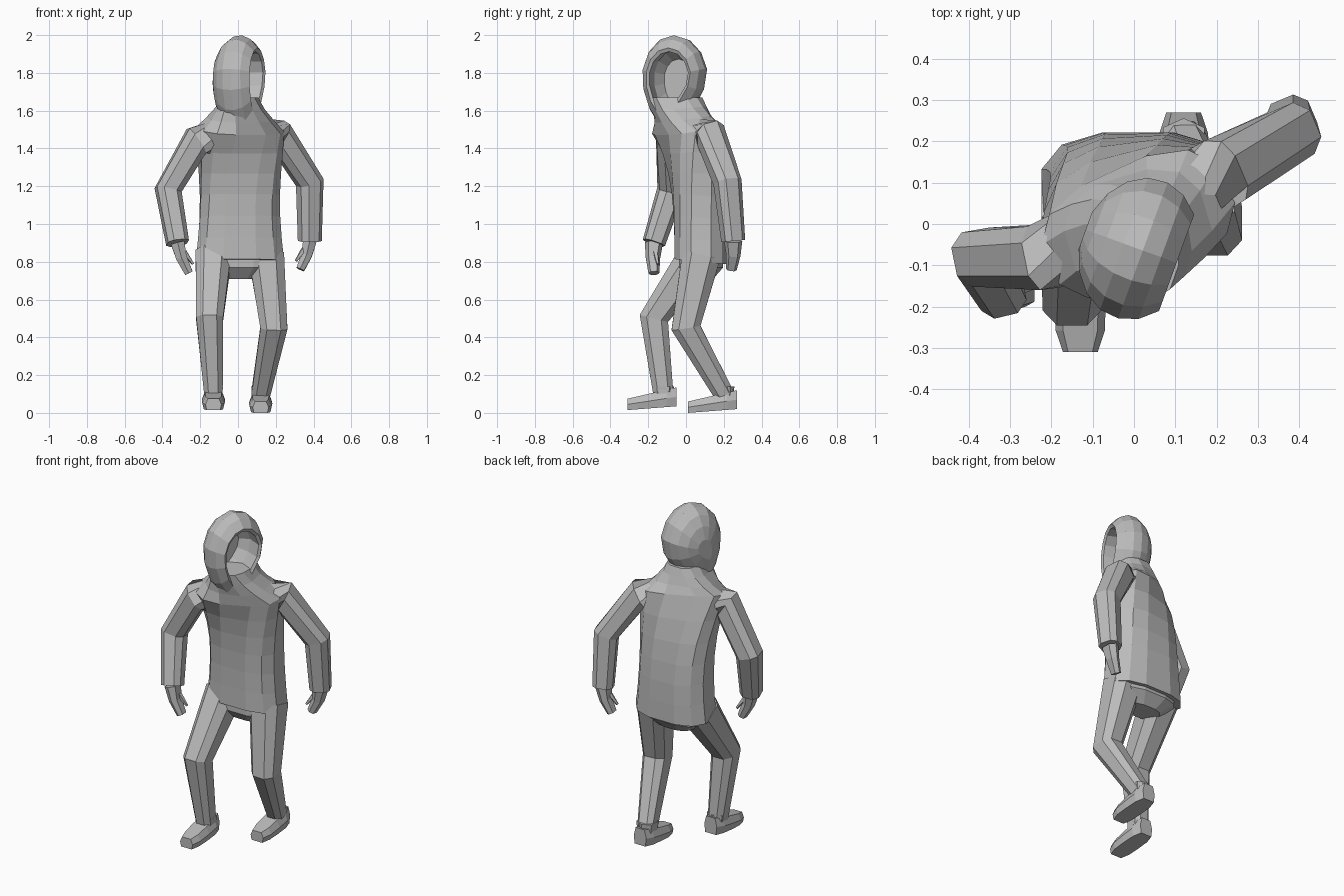
import bpy, bmesh
from math import sin, cos, pi, radians, copysign
from mathutils import Vector

cube = bpy.data.objects.get("Cube")
if cube:
    bpy.data.objects.remove(cube, do_unlink=True)

grey = bpy.data.materials.new("plain grey")
grey.use_nodes = True
tone = (.5, .5, .5, 1)
grey.diffuse_color = tone
grey.node_tree.nodes["Principled BSDF"].inputs["Base Color"].default_value = tone


def mix(start, end, factor):
    return start + (end - start) * factor


def loft(name, rings):
    """Skin a list of point rings into one closed, flat-shaded object."""
    bm = bmesh.new()
    rows = [[bm.verts.new(point) for point in ring] for ring in rings]
    count = len(rows[0])
    for lower, upper in zip(rows, rows[1:]):
        for i in range(count):
            j = (i + 1) % count
            bm.faces.new((lower[i], lower[j], upper[j], upper[i]))
    bm.faces.new(rows[0])
    bm.faces.new(rows[-1])
    bmesh.ops.recalc_face_normals(bm, faces=bm.faces)
    mesh = bpy.data.meshes.new(name)
    bm.to_mesh(mesh)
    bm.free()
    mesh.materials.append(grey)
    bpy.context.collection.objects.link(bpy.data.objects.new(name, mesh))


def rounded_ring(centre, across, along, half_width, half_depth, sides):
    """Rounded-box ring spanned by two directions."""
    points = []
    for i in range(sides):
        angle = 2 * pi * (i + .5) / sides
        c, s = cos(angle), sin(angle)
        points.append(centre
                      + across * copysign(abs(c) ** .75, c) * half_width
                      + along * copysign(abs(s) ** .75, s) * half_depth)
    return points


def limb(name, joints, start, end, depth=1, sides=8, yaw=0):
    """Evenly tapering tube with mitred joints."""
    rings = []
    last = len(joints) - 1
    aim = Vector((cos(yaw), sin(yaw), 0))
    for i, joint in enumerate(joints):
        before = (joint - joints[max(i - 1, 0)]).normalized()
        after = (joints[min(i + 1, last)] - joint).normalized()
        axis = (before + after).normalized()
        across = (aim - axis * aim.dot(axis)).normalized()
        radius = mix(start, end, i / last)
        rings.append(rounded_ring(joint, across, axis.cross(across),
                                  radius, radius * depth, sides))
    loft(name, rings)


def body_ring(height, back, half_width, half_depth, yaw, tilt):
    across = Vector((cos(yaw), sin(yaw), 0))
    along = Vector((-sin(yaw), cos(yaw), tilt))
    centre = Vector((.01, back, height))
    return rounded_ring(centre, across, along, half_width, half_depth, sides=12)


# Jacket: twists and hunches forward towards the shoulders, then narrows to the neck
twist = radians(25)
jacket = []
for step in range(7):
    f = step / 6
    lean = f ** 3
    jacket.append(body_ring(mix(.8, 1.5, f), .08 * (1 - lean),
                            .24 - .025 * sin(pi * f), .145,
                            twist * lean, .3 * lean - .1))
for step in range(1, 4):
    f = step / 3
    jacket.append(body_ring(mix(1.5, 1.67, f), -.05 * f,
                            mix(.1, .24, (1 - f) ** 1.5), .14,
                            twist * (1 - f), .2 * (1 - f)))
loft("jacket_body", jacket)

# Hood: an open egg turned to one side, its rim folding back into a hollow
yaw = radians(-20)
facing = Vector((cos(yaw), sin(yaw), 0))
sideways = Vector((-sin(yaw), cos(yaw), 0))
shell = [(-.14 * cos(radians(a)), sin(radians(a))) for a in range(15, 136, 20)]
hollow = [(.09, .62), (0, .65), (-.06, .45)]
hood = []
for forward, size in shell + hollow:
    ring = []
    for i in range(14):
        angle = 2 * pi * i / 14
        rise = cos(angle)
        chin = min(rise, 0)
        width = .18 * size * sin(angle) * (1 + .3 * chin)
        ring.append(Vector((.01, -.06, 1.77)) + facing * forward
                    + sideways * (width + .03 * chin)
                    + Vector((0, 0, size * rise * (.27 if chin else .23))))
    hood.append(ring)
loft("hood", hood)


def arm(side, shoulder, elbow, wrist, fingertip, yaw):
    """Sleeve, mitten-like hand and thumb."""
    shoulder, elbow, wrist, fingertip = map(
        Vector, (shoulder, elbow, wrist, fingertip))
    root = Vector((0, 0, 1.47)).lerp(shoulder, .5)
    limb(side + "_sleeve", [root, shoulder, elbow, wrist], .095, .06, yaw=yaw)

    inward = Vector((-wrist.x, -wrist.y, 0)).normalized()
    knuckle = wrist.lerp(fingertip, .5) - inward * .01
    limb(side + "_hand", [wrist, knuckle, fingertip], .04, .024,
         depth=1.2, sides=6)
    limb(side + "_thumb",
         [wrist.lerp(fingertip, .3) + inward * .02,
          wrist.lerp(fingertip, .7) + inward * .045], .015, .007, sides=5)


arm("left", (.22, .13, 1.47), (.38, .22, 1.22), (.38, .25, .91),
    (.33, .24, .76), yaw=.4)
arm("right", (-.22, -.08, 1.44), (-.37, -.08, 1.18), (-.32, -.17, .9),
    (-.26, -.17, .74), yaw=.2)

# Trouser seat
loft("trouser_seat", [body_ring(height, .08, width, width * .6, 0, 0)
                      for height, width in [(.88, .2), (.77, .2), (.71, .11)]])


def leg(side, hip, knee, ankle, sole):
    """Bent trouser leg, ankle cuff and blocky boot."""
    hip, knee, ankle = map(Vector, (hip, knee, ankle))
    limb(side + "_leg", [hip, knee, ankle], .1, .052, depth=1.08)
    lift = Vector((0, 0, .04))
    limb(side + "_cuff", [ankle - lift, ankle + lift], .05, .056, sides=6)

    rings = []
    for u in (-1, -.6, 0, .6, 1):
        base = Vector((ankle.x, ankle.y - .06 + .13 * u, sole + .01 * u))
        half = .062 - .02 * u ** 4
        top = .08 + .02 * u
        outline = [(.85, 0), (1, top / 2), (.7, top)]
        corners = outline + [(-x, z) for x, z in reversed(outline)]
        rings.append([base + Vector((x * half, 0, z)) for x, z in corners])
    loft(side + "_boot", rings)


leg("left", (.15, .08, .83), (.19, 0, .45), (.12, .2, .1), sole=.01)
leg("right", (-.13, .06, .83), (-.15, -.17, .5), (-.13, -.12, .1), sole=.025)
